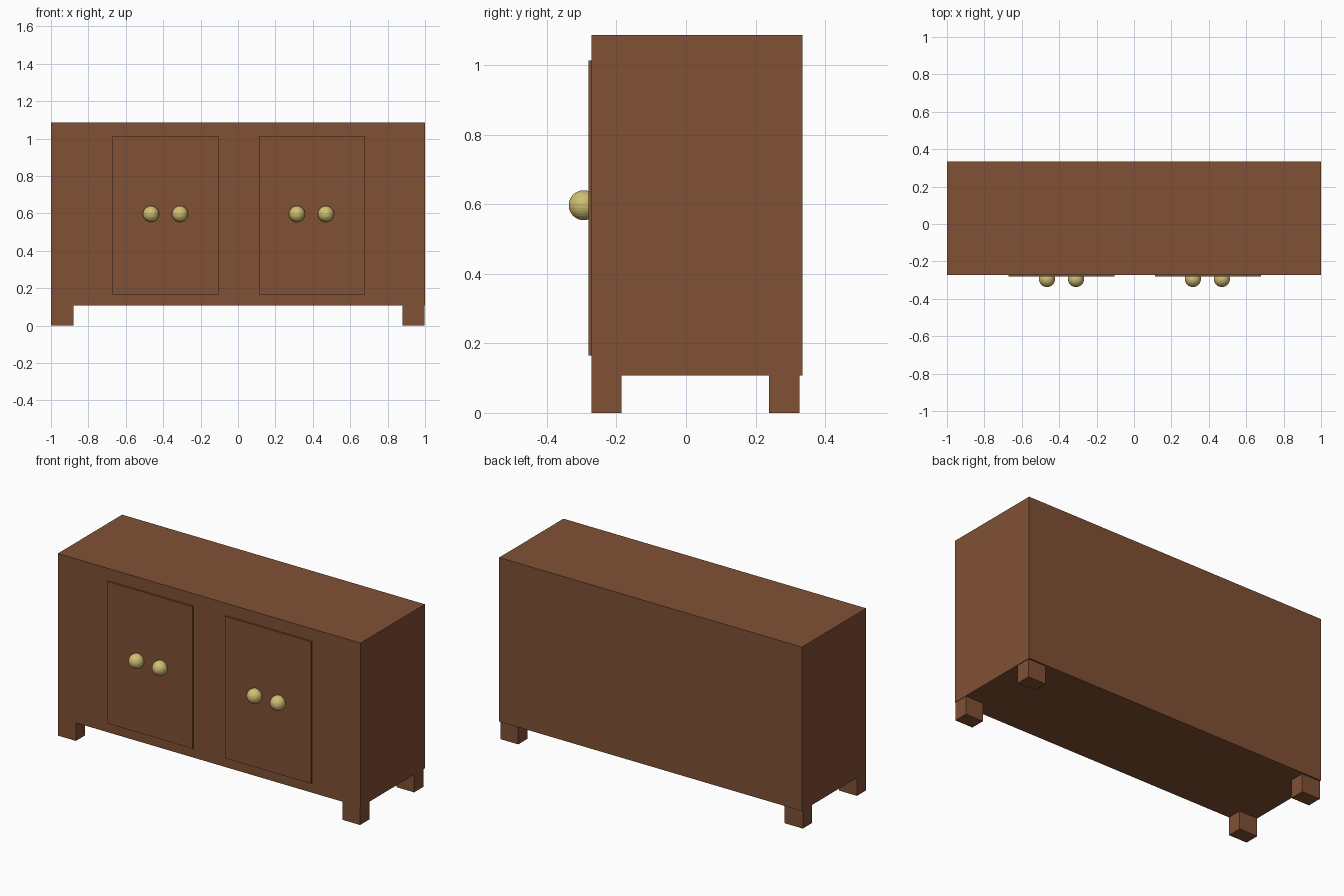
import bpy
import bmesh
from mathutils import Matrix, Vector

if "Cube" in bpy.data.objects:
    bpy.data.objects.remove(bpy.data.objects["Cube"])


def make_material(name, rgb):
    mat = bpy.data.materials.new(name)
    mat.diffuse_color = (*rgb, 1.0)
    mat.use_nodes = True
    mat.node_tree.nodes["Principled BSDF"].inputs["Base Color"].default_value = mat.diffuse_color
    return mat


WOOD = make_material("brown wood", (0.216, 0.082, 0.034))
BRASS = make_material("pale brass", (0.63, 0.52, 0.17))


def finish(name, bm, mat):
    mesh = bpy.data.meshes.new(name)
    bm.to_mesh(mesh)
    bm.free()
    mesh.materials.append(mat)
    obj = bpy.data.objects.new(name, mesh)
    bpy.context.collection.objects.link(obj)
    return obj


def box(name, x, y, z, mat=WOOD):
    """Box from (min, max) ranges on each axis."""
    bm = bmesh.new()
    bmesh.ops.create_cube(bm, size=1.0)
    size = [b - a for a, b in (x, y, z)]
    centre = [(a + b) / 2 for a, b in (x, y, z)]
    bmesh.ops.scale(bm, vec=size, verts=bm.verts)
    bmesh.ops.translate(bm, vec=centre, verts=bm.verts)
    return finish(name, bm, mat)


def knob(name, centre, radius=0.043):
    bm = bmesh.new()
    bmesh.ops.create_uvsphere(bm, u_segments=32, v_segments=16, radius=radius,
                              matrix=Matrix.Translation(Vector(centre)))
    return finish(name, bm, BRASS)


# Two cabinet halves meeting at the centre seam
box("left_cabinet", (-1.0, 0.0), (-0.272, 0.335), (0.108, 1.087))
box("right_cabinet", (0.0, 1.0), (-0.272, 0.335), (0.108, 1.087))

# Four short square legs
for side, x in (("left", (-1.0, -0.88)), ("right", (0.88, 0.997))):
    for end, y in (("front", (-0.272, -0.185)), ("back", (0.238, 0.326))):
        box(f"{end}_{side}_leg", x, y, (0.0, 0.11))

# Thin door panels, each with a pair of round knobs
for side, x, knobs in (("left", (-0.67, -0.103), (-0.465, -0.31)),
                       ("right", (0.112, 0.68), (0.315, 0.47))):
    box(f"{side}_door", x, (-0.281, -0.268), (0.165, 1.013))
    for i, kx in enumerate(knobs, 1):
        knob(f"{side}_door_knob_{i}", (kx, -0.294, 0.597))
